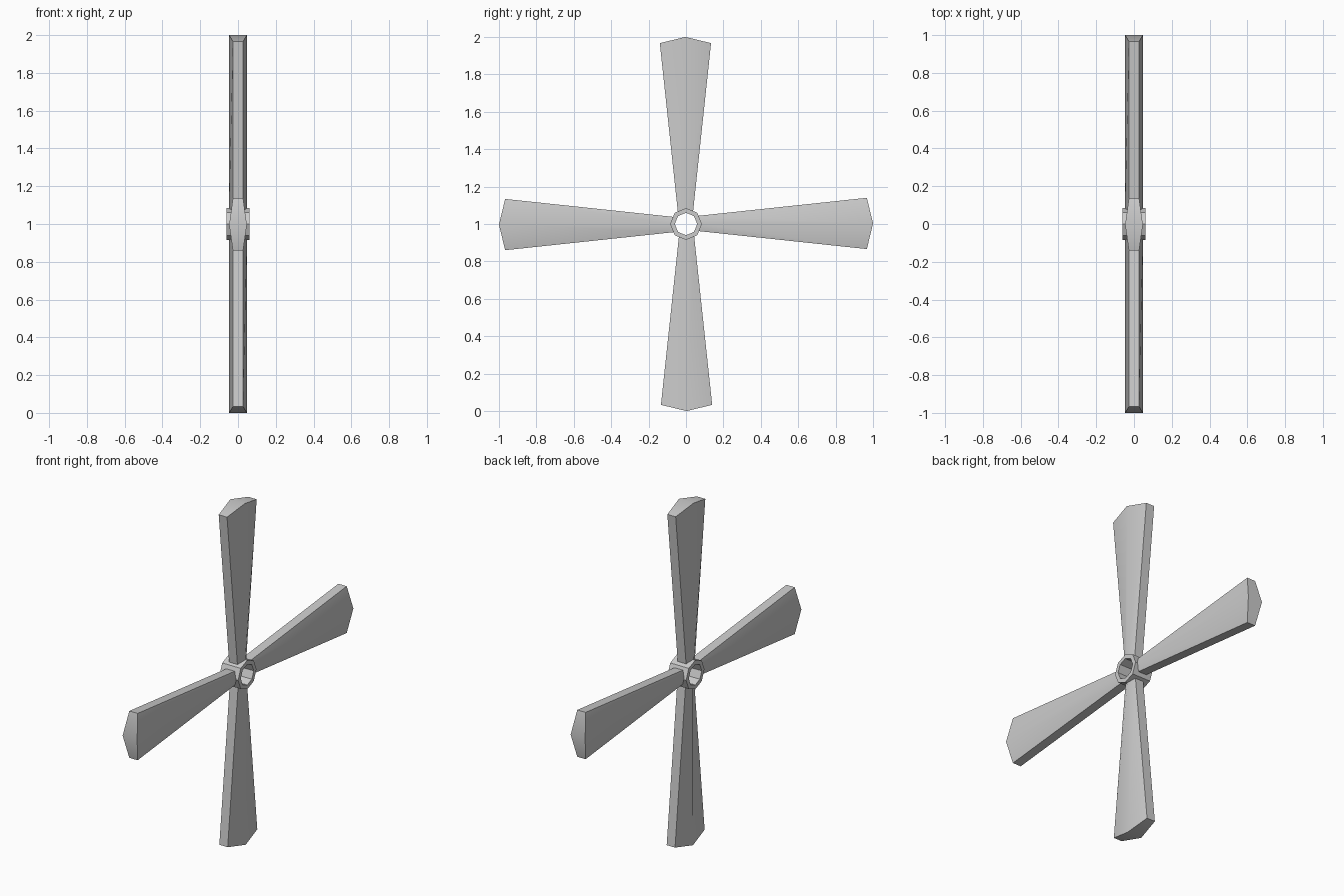
import bpy, bmesh
from math import sin, cos, pi
from mathutils import Matrix, Vector

if "Cube" in bpy.data.objects:
    bpy.data.objects.remove(bpy.data.objects["Cube"])

CENTRE = Vector((0, 0, 1))


def make_object(name, rings, cap, matrix):
    """Bridge a list of equal-length rings; cap the ends or close into a loop."""
    bm = bmesh.new()
    loops = [[bm.verts.new(p) for p in ring] for ring in rings]
    pairs = list(zip(loops, loops[1:]))
    if not cap:
        pairs.append((loops[-1], loops[0]))
    for a, b in pairs:
        n = len(a)
        for i in range(n):
            j = (i + 1) % n
            bm.faces.new((a[i], a[j], b[j], b[i]))
    if cap:
        for ring in (loops[0], loops[-1]):
            # split along the ridge so each half of the end stays flat
            bm.faces.new((ring[0], ring[1], ring[2], ring[3]))
            bm.faces.new((ring[3], ring[4], ring[5], ring[0]))
    bmesh.ops.recalc_face_normals(bm, faces=bm.faces)
    mesh = bpy.data.meshes.new(name)
    bm.to_mesh(mesh)
    bm.free()
    obj = bpy.data.objects.new(name, mesh)
    bpy.context.collection.objects.link(obj)
    obj.matrix_world = matrix
    bpy.context.view_layer.objects.active = obj
    obj.select_set(True)
    bpy.ops.object.shade_smooth_by_angle(angle=pi / 6)
    obj.select_set(False)
    return obj


def blade_ring(half_width, edge_r, ridge_r, offset):
    """Six-sided section: thick central ridge, thinner side edges."""
    t, e = 0.047, 0.027
    return [(t, offset, ridge_r), (e, offset + half_width, edge_r),
            (-e, offset + half_width, edge_r), (-t, offset, ridge_r),
            (-e, offset - half_width, edge_r), (e, offset - half_width, edge_r)]


# Four flared blades with pointed tips
for k in range(4):
    turn = Matrix.Translation(CENTRE) @ Matrix.Rotation(k * pi / 2, 4, 'X')
    rings = [blade_ring(0.041, 0.068, 0.068, -0.003),
             blade_ring(0.137, 0.967, 1.0, -0.003)]
    make_object(f"blade_{k + 1}", rings, True, turn)

# Octagonal hub ring with a through hole along x
SIDES = 8


def hub_ring(x, radius):
    return [(x, radius * cos(2 * pi * i / SIDES), radius * sin(2 * pi * i / SIDES))
            for i in range(SIDES)]


make_object("hub", [hub_ring(-0.06, 0.085), hub_ring(0.06, 0.085),
                    hub_ring(0.06, 0.06), hub_ring(-0.06, 0.06)],
            False, Matrix.Translation(CENTRE))
